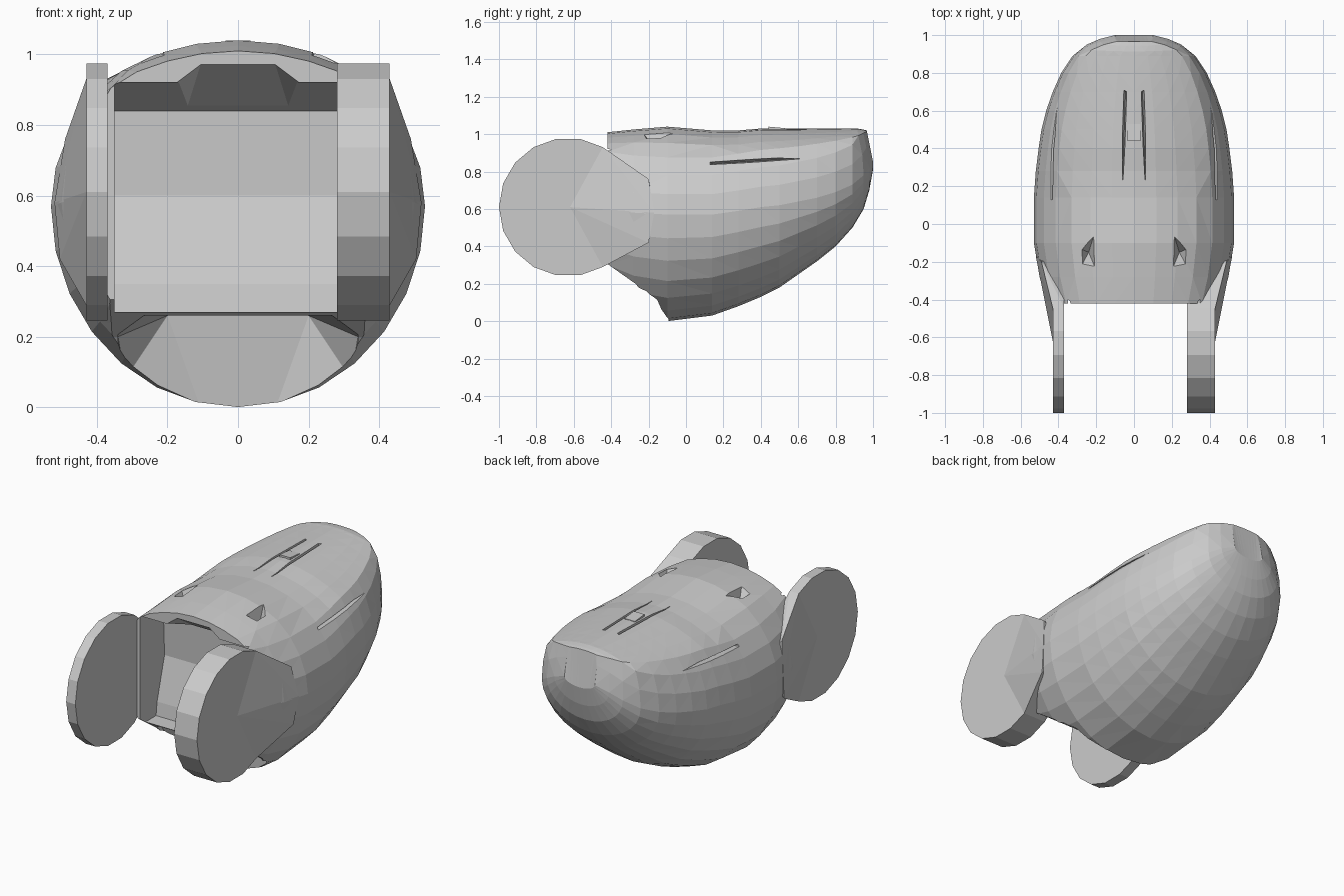
import bpy
import bmesh
from math import sin, cos, tau

cube = bpy.data.objects.get("Cube")
if cube:
    bpy.data.objects.remove(cube, do_unlink=True)

grey = bpy.data.materials.new("plain grey")
grey.use_nodes = True
grey.diffuse_color = (0.6, 0.6, 0.6, 1)
grey.node_tree.nodes["Principled BSDF"].inputs["Base Color"].default_value = (0.6, 0.6, 0.6, 1)


def make_object(name, bm):
    bmesh.ops.recalc_face_normals(bm, faces=bm.faces)
    mesh = bpy.data.meshes.new(name)
    bm.to_mesh(mesh)
    bm.free()
    mesh.materials.append(grey)
    obj = bpy.data.objects.new(name, mesh)
    bpy.context.collection.objects.link(obj)
    return obj


def loft(name, rings):
    bm = bmesh.new()
    loops = [[bm.verts.new(p) for p in ring] for ring in rings]
    n = len(loops[0])
    for a, b in zip(loops, loops[1:]):
        for i in range(n):
            j = (i + 1) % n
            bm.faces.new((a[i], a[j], b[j], b[i]))
    bm.faces.new(loops[0])
    bm.faces.new(loops[-1])
    bmesh.ops.triangulate(bm, faces=bm.faces)
    return make_object(name, bm)


def hull(name, points):
    bm = bmesh.new()
    for p in points:
        bm.verts.new(p)
    result = bmesh.ops.convex_hull(bm, input=bm.verts)
    loose = [v for v in result["geom_interior"] if isinstance(v, bmesh.types.BMVert)]
    bmesh.ops.delete(bm, geom=loose, context="VERTS")
    return make_object(name, bm)


def carve(target, cutter):
    cutter.hide_render = True
    mod = target.modifiers.new("carve", "BOOLEAN")
    mod.operation = "DIFFERENCE"
    mod.solver = "EXACT"
    mod.object = cutter
    bpy.context.view_layer.objects.active = target
    bpy.ops.object.modifier_apply(modifier=mod.name)
    bpy.data.objects.remove(cutter, do_unlink=True)


def section(y, width, middle, bottom, crown):
    # Rounded belly below, gently arched and clipped deck above
    ring = []
    for i in range(28):
        t = tau * i / 28
        x = width * cos(t)
        if sin(t) < 0:
            z = middle + (middle - bottom) * sin(t)
        else:
            z = min(middle + 0.49 * sin(t), crown - 0.72 * x * x)
        lean = 0.2 * max(0, z - 0.85) if y > 0.94 else 0
        ring.append((x, y - lean, z))
    return ring


# Body shell: y, half width, height of the widest point, underside, deck height
stations = [(-0.42, 0.46, 0.60, 0.12, 1.01), (-0.28, 0.50, 0.58, 0.04, 1.025),
            (-0.10, 0.53, 0.57, 0.0, 1.04), (0.14, 0.53, 0.57, 0.03, 1.02),
            (0.28, 0.52, 0.59, 0.08, 1.02), (0.40, 0.505, 0.61, 0.13, 1.03),
            (0.50, 0.49, 0.62, 0.18, 1.03), (0.60, 0.465, 0.64, 0.25, 1.03),
            (0.70, 0.43, 0.66, 0.32, 1.03), (0.80, 0.385, 0.69, 0.40, 1.03),
            (0.89, 0.325, 0.73, 0.50, 1.03), (0.95, 0.25, 0.78, 0.60, 1.03),
            (0.98, 0.18, 0.82, 0.70, 1.025), (1.0, 0.1, 0.85, 0.81, 1.02)]
body = loft("body", [section(*s) for s in stations])


def prism(name, half_width, profile):
    return loft(name, [[(x, y, z) for y, z in profile] for x in (-half_width, half_width)])


# Sloped chin cheeks, hollow chin centre and the deep front opening
carve(body, prism("chin_cutter", 0.8, [(-0.08, -0.02), (-0.27, 0.2), (-0.44, 0.32),
                                      (-0.7, 0.32), (-0.7, -0.02)]))
carve(body, hull("chin_hollow_cutter", [(x * s, y, z) for s in (-1, 1) for x, y, z in
      [(0.1, -0.09, -0.02), (0.2, -0.13, 0.26), (0.32, -0.16, 0.08), (0.34, -0.6, 0.26),
       (0.34, -0.6, -0.02), (0.34, -0.24, 0.2)]]))
carve(body, prism("opening_cutter", 0.35, [(-0.6, 0.27), (-0.27, 0.27), (-0.26, 0.35), (-0.19, 0.6),
                                          (-0.2, 0.84), (-0.41, 0.92), (-0.6, 0.92)]))
# Arched lip under the front edge of the deck
carve(body, hull("lip_cutter", [(x, y, z) for x, y, z in
      [(-0.22, -0.45, 0.9), (0.22, -0.45, 0.9), (-0.1, -0.45, 0.99), (0.1, -0.45, 0.99),
       (-0.15, -0.2, 0.83), (0.15, -0.2, 0.83)]]))

for side in (-1, 1):
    # Tapered slit in the rear deck
    carve(body, hull("deck_slit_cutter", [(side * x, y, z) for x, y, z in
          [(0.03, 0.7, 1.1), (0.065, 0.72, 1.1), (0.055, 0.22, 1.1), (0.065, 0.22, 1.1),
           (0.045, 0.7, 0.97), (0.06, 0.24, 0.97)]]))
    # Pit near the front of the deck
    carve(body, hull("deck_pit_cutter", [(side * x, y, z) for x, y, z in
          [(0.2, -0.02, 1.06), (0.31, -0.12, 1.06), (0.31, -0.28, 1.06),
           (0.19, -0.27, 1.06), (0.24, -0.15, 0.9)]]))
    # Long groove along the shoulder
    carve(body, hull("shoulder_groove_cutter", [(side * x, y, z) for x, y, z in
          [(0.6, 0.1, 0.83), (0.6, 0.1, 0.88), (0.6, 0.68, 0.86),
           (0.37, 0.14, 0.84), (0.36, 0.6, 0.87)]]))


# Front discs, each with a cheek that flares back into the body side
def disc(name, inner, outer):
    rims = [[(x, -0.63 + 0.37 * cos(tau * i / 18), 0.61 + 0.37 * sin(tau * i / 18))
             for i in range(18)] for x in (inner, outer)]
    loft(name + "_disc", rims)
    sign = 1 if outer > 0 else -1
    rear = [rim[i] for rim in rims for i in (-3, -2, -1, 0, 1, 2, 3)]
    hull(name + "_cheek", rear + [(outer, -0.62, 0.61), (inner, -0.55, 0.61),
                                 (sign * 0.52, -0.17, 0.58), (sign * 0.505, -0.2, 0.42),
                                 (sign * 0.49, -0.2, 0.76), (sign * 0.37, -0.17, 0.6)])


disc("right", -0.37, -0.43)
disc("left", 0.28, 0.43)

# Small plate between the deck slits
hull("deck_plate", [(x, y, z) for x in (-0.035, 0.035) for y, z in
     [(0.44, 1.025), (0.53, 1.025), (0.44, 1.04), (0.53, 1.032)]])
